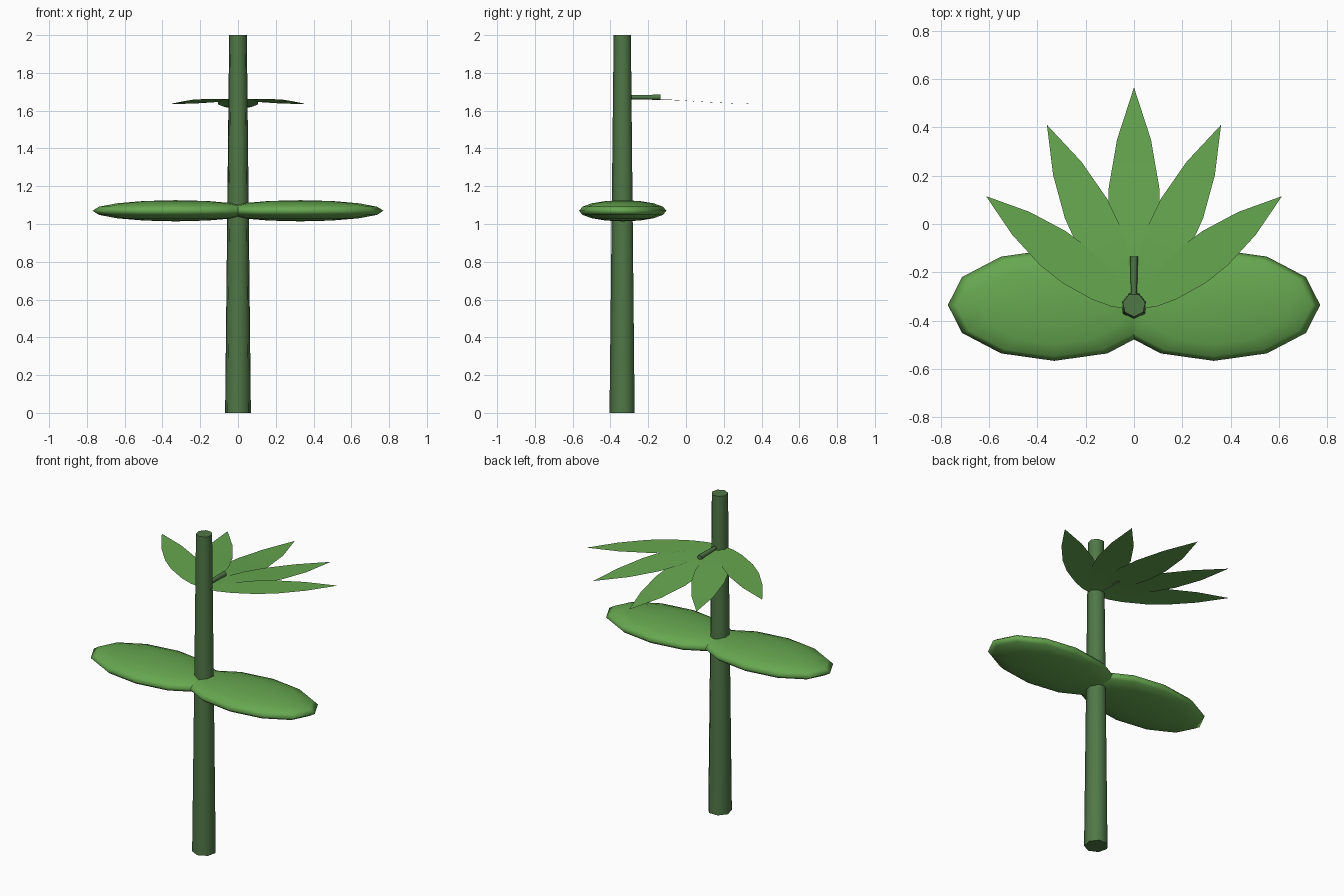
import bpy, math
from mathutils import Vector

if "Cube" in bpy.data.objects:
    bpy.data.objects.remove(bpy.data.objects["Cube"])

def mat(name, c):
    m = bpy.data.materials.new(name)
    m.diffuse_color = (*c, 1)
    m.use_nodes = True
    m.node_tree.nodes["Principled BSDF"].inputs["Base Color"].default_value = m.diffuse_color
    return m

LEAF = mat("leaf_green", (0.134, 0.388, 0.08))
STEM = mat("stem_green", (0.08, 0.185, 0.062))
SY = -0.335   # stem y

def finish(o, name, m, angle=None):
    o.name = name
    o.data.materials.append(m)
    bpy.context.view_layer.objects.active = o
    if angle:
        bpy.ops.object.shade_smooth_by_angle(angle=math.radians(angle))
    else:
        o.data.shade_smooth()

# Tapered stem
bpy.ops.mesh.primitive_cone_add(vertices=7, radius1=0.07, radius2=0.048, depth=2,
                                location=(0, SY, 1), rotation=(0, 0, math.pi))
finish(bpy.context.object, "stem", STEM, 65)

# Leaf stalk pointing backwards, wider at the tip
bpy.ops.mesh.primitive_cone_add(vertices=6, radius1=0.011, radius2=0.0165, depth=0.2,
                                location=(0, SY + 0.1, 1.671),
                                rotation=(-math.pi / 2, math.radians(30), 0))
finish(bpy.context.object, "leaf_stalk", STEM, 65)

# Pair of thick seed leaves
for s, n in ((1, "right"), (-1, "left")):
    bpy.ops.mesh.primitive_uv_sphere_add(segments=12, ring_count=8, radius=1,
                                         location=(s * 0.33, SY, 1.07))
    o = bpy.context.object
    o.scale = (0.44, 0.231, 0.056)
    bpy.ops.object.transform_apply(location=False, rotation=False, scale=True)
    finish(o, "seed_leaf_" + n, LEAF)

# Thin leaflets fanned out behind the stem, drooping towards the back
PROFILE = [(0.09, 0.055), (0.2, 0.09), (0.38, 0.118), (0.54, 0.116), (0.76, 0.078)]

def leaflet(name, root, tip, z, drop):
    root, tip = Vector(root), Vector(tip)
    u = tip - root
    n = Vector((-u.y, u.x))
    pts = [root]
    for t, w in PROFILE:
        pts += [root + u * t - n * w, root + u * t + n * w]
    pts.append(tip)
    verts = []
    for p in pts:
        t = max(0, (p.y + 0.13) / (tip.y + 0.13))
        verts.append((p.x, p.y, z - drop * t * (1.6 - 0.6 * t)))
    last = len(pts) - 1
    faces = [(0, 1, 2)]
    faces += [(i, i + 2, i + 3, i + 1) for i in range(1, last - 2, 2)]
    faces.append((last - 2, last, last - 1))
    me = bpy.data.meshes.new(name)
    me.from_pydata(verts, [], faces)
    o = bpy.data.objects.new(name, me)
    bpy.context.collection.objects.link(o)
    finish(o, name, LEAF)

leaflet("leaflet_centre", (0, SY), (0, 0.565), 1.66, 0.05)
for s, n in ((1, "right"), (-1, "left")):
    leaflet("leaflet_middle_" + n, (s * 0.01, SY - 0.005), (s * 0.36, 0.41), 1.662, 0.028)
    leaflet("leaflet_outer_" + n, (s * 0.012, SY - 0.016), (s * 0.612, 0.115), 1.664, 0)
